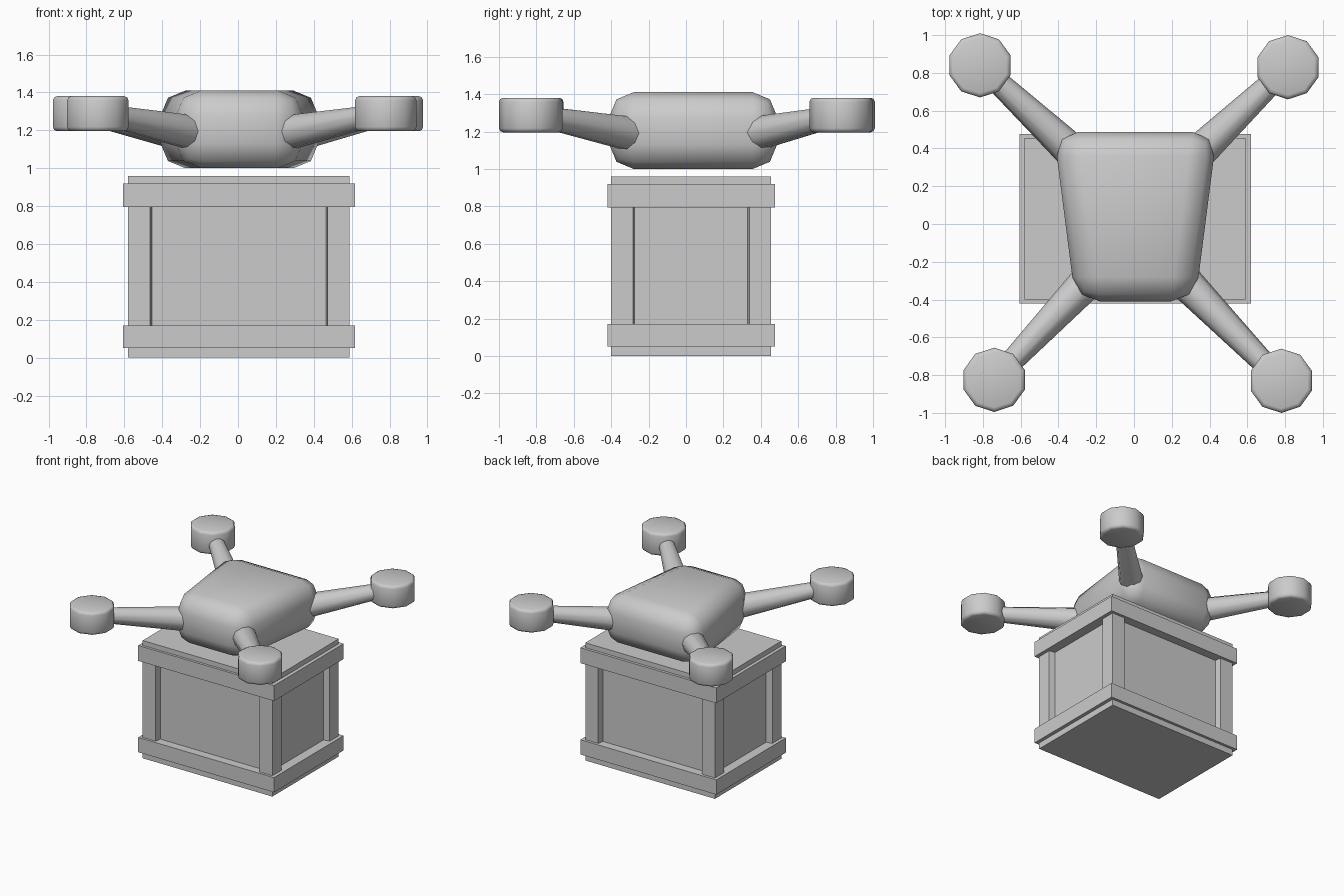
import bpy, bmesh
from math import pi
from mathutils import Vector, Matrix

if "Cube" in bpy.data.objects:
    bpy.data.objects.remove(bpy.data.objects["Cube"])


def finish(bm, name, bevel=0, segments=2, smooth=None):
    bmesh.ops.recalc_face_normals(bm, faces=bm.faces)
    mesh = bpy.data.meshes.new(name)
    bm.to_mesh(mesh)
    bm.free()
    ob = bpy.data.objects.new(name, mesh)
    bpy.context.collection.objects.link(ob)
    if bevel:
        mod = ob.modifiers.new("bevel", 'BEVEL')
        mod.width = bevel
        mod.segments = segments
        mod.limit_method = 'ANGLE'
        mod.angle_limit = 0.9
    if smooth:
        bpy.context.view_layer.objects.active = ob
        ob.select_set(True)
        if bevel:
            bpy.ops.object.modifier_apply(modifier="bevel")
        bpy.ops.object.shade_smooth_by_angle(angle=smooth)
        ob.select_set(False)
    return ob


def box_bm(lo, hi):
    lo, hi = Vector(lo), Vector(hi)
    bm = bmesh.new()
    bmesh.ops.create_cube(bm, size=1)
    for v in bm.verts:
        v.co = (lo + hi) / 2 + v.co * (hi - lo)
    return bm


# Crate core with a recessed panel in each side
bm = box_bm((-0.58, -0.40, 0), (0.59, 0.455, 0.96))
bm.normal_update()
sides = [f for f in bm.faces if abs(f.normal.z) < 0.5]
bmesh.ops.inset_individual(bm, faces=sides, thickness=0.165, depth=0)
bm.normal_update()
bmesh.ops.inset_individual(bm, faces=sides, thickness=0.012, depth=-0.05)
finish(bm, "crate_core")

# Bands round the crate
for name, z0, z1 in (("crate_lower_band", 0.05, 0.17), ("crate_upper_band", 0.795, 0.92)):
    finish(box_bm((-0.607, -0.42, z0), (0.619, 0.477, z1)), name)

# Drone body: rounded box, wider at the back
bm = box_bm((-0.5, -0.41, 1.0), (0.5, 0.487, 1.41))
for v in bm.verts:
    back = v.co.y > 0
    if v.co.x > 0:
        v.co.x = 0.44 if back else 0.325
    else:
        v.co.x = -0.425 if back else -0.31
finish(bm, "drone_body", bevel=0.13, segments=2, smooth=1.0)

# Arms and rotor housings: housing centre, arm root
rotors = {
    "front_left": ((-0.74, -0.825), (-0.20, -0.255)),
    "front_right": ((0.78, -0.83), (0.22, -0.255)),
    "back_left": ((-0.815, 0.84), (-0.27, 0.33)),
    "back_right": ((0.815, 0.83), (0.29, 0.33)),
}
for key, ((mx, my), (rx, ry)) in rotors.items():
    bm = bmesh.new()
    bmesh.ops.create_cone(bm, cap_ends=True, segments=10, radius1=0.17, radius2=0.17,
                          depth=0.185, matrix=Matrix.Translation((mx, my, 1.288)))
    # bevel only the rims
    rims = [e for e in bm.edges if abs(e.verts[0].co.z - e.verts[1].co.z) < 0.01]
    bmesh.ops.bevel(bm, geom=rims, offset=0.022, segments=2, profile=0.5, affect='EDGES')
    finish(bm, key + "_rotor_housing", smooth=0.8)

    a, b = Vector((rx, ry, 1.18)), Vector((mx, my, 1.29))
    d = b - a
    mat = Matrix.Translation((a + b) / 2) @ d.to_track_quat('Z', 'Y').to_matrix().to_4x4()
    bm = bmesh.new()
    bmesh.ops.create_cone(bm, cap_ends=True, segments=10, radius1=0.097, radius2=0.053,
                          depth=d.length, matrix=mat @ Matrix.Rotation(pi / 10, 4, 'Z'))
    finish(bm, key + "_arm", smooth=0.8)
